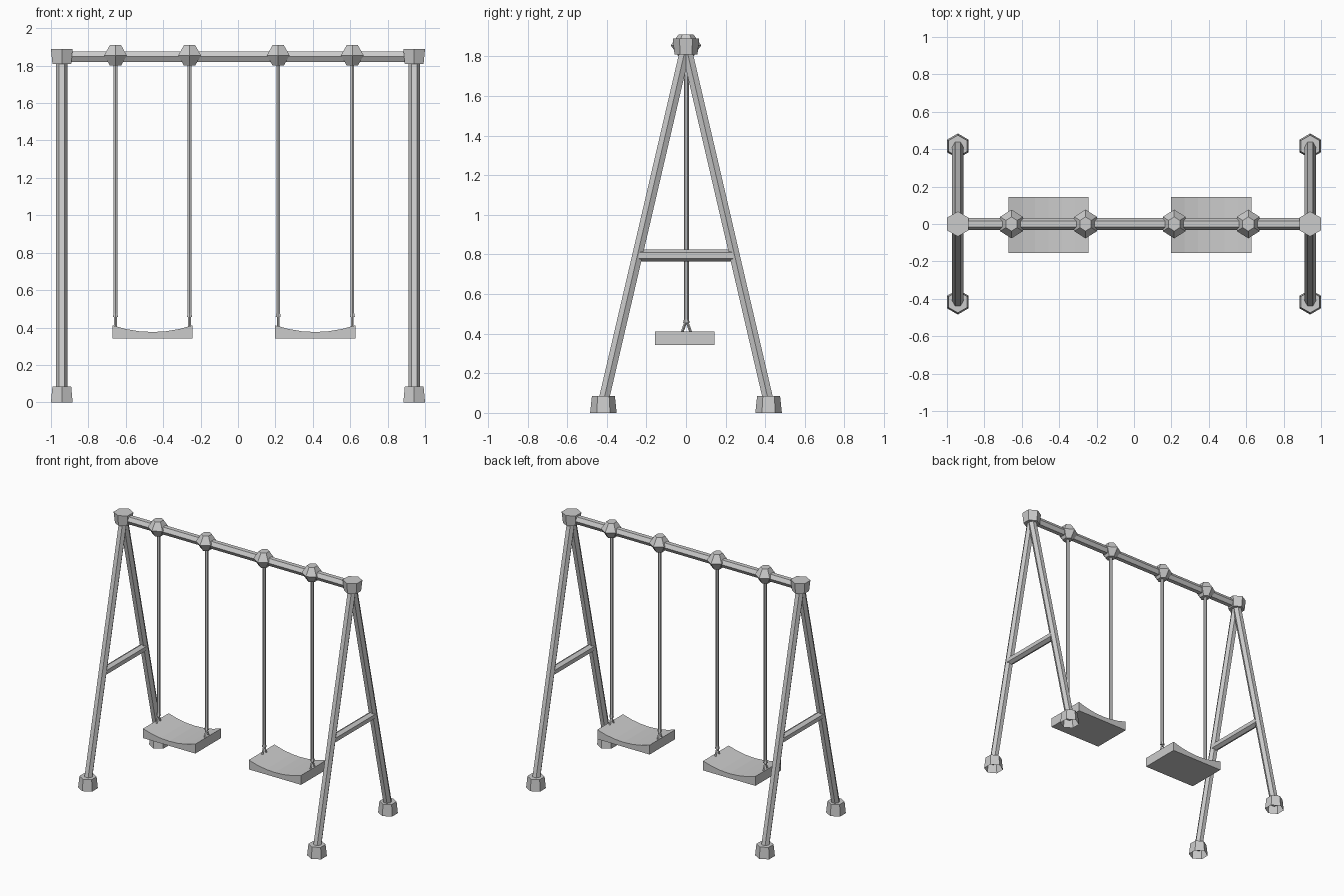
import bpy
from math import cos, sin, pi
from mathutils import Vector

if "Cube" in bpy.data.objects:
    bpy.data.objects.remove(bpy.data.objects["Cube"])

X, Y, Z = Vector((1, 0, 0)), Vector((0, 1, 0)), Vector((0, 0, 1))


def make(name, verts, faces):
    me = bpy.data.meshes.new(name)
    me.from_pydata([tuple(v) for v in verts], [], faces)
    me.update()
    ob = bpy.data.objects.new(name, me)
    bpy.context.collection.objects.link(ob)
    return ob


def hexes(name, rings, ref, cap_start=True, cap_end=True, n=6, squash=1.0):
    """Skin six-sided rings (centre, radius); a corner points along ref."""
    rings = [(Vector(c), r) for c, r in rings]
    axis = (rings[-1][0] - rings[0][0]).normalized()
    u = (ref - axis * ref.dot(axis)).normalized()
    w = axis.cross(u)
    verts, faces = [], []
    for c, r in rings:
        for i in range(n):
            a = 2 * pi * i / n
            verts.append(c + u * (r * cos(a)) + w * (r * sin(a) * squash))
    for k in range(len(rings) - 1):
        for i in range(n):
            j = (i + 1) % n
            faces.append((k * n + i, k * n + j, (k + 1) * n + j, (k + 1) * n + i))
    if cap_start:
        faces.append(tuple(reversed(range(n))))
    if cap_end:
        faces.append(tuple(range((len(rings) - 1) * n, len(rings) * n)))
    return make(name, verts, faces)


# Side frames: legs, feet, brace and top cap
for sx, side in ((-1, "left"), (1, "right")):
    x = sx * 0.942
    for sy, end in ((-1, "front"), (1, "back")):
        hexes(f"{side}_{end}_leg", [((x, sy * 0.42, 0.045), 0.03), ((x, 0, 1.85), 0.03)], X)
        hexes(f"{side}_{end}_foot",
              [((x, sy * 0.417, 0), 0.067), ((x, sy * 0.417, 0.085), 0.058)], Y, cap_start=False)
    hexes(f"{side}_brace", [((x, -0.24, 0.795), 0.03), ((x, 0.24, 0.795), 0.03)], Z)
    hexes(f"{side}_top_cap", [((x, 0, 1.81), 0.058), ((x, 0, 1.89), 0.067)], Y)

# Crossbar
hexes("crossbar", [((-0.942, 0, 1.848), 0.032), ((0.942, 0, 1.848), 0.032)], Y)

# Swings: bar knobs, ropes, clips and dished seats
for cx, side in ((-0.457, "left"), (0.413, "right")):
    for k, s in enumerate((-1, 1), 1):
        x = cx + s * 0.198
        hexes(f"{side}_knob_{k}",
              [((x, 0, 1.80), 0.038), ((x, 0, 1.855), 0.077), ((x, 0, 1.91), 0.038)],
              Y, squash=0.91)
        hexes(f"{side}_rope_{k}",
              [((x, 0.002, 0.455), 0.016), ((x, 0.002, 0.475), 0.012), ((x, 0.002, 1.82), 0.012)], Y)
        for sy in (-1, 1):
            hexes(f"{side}_clip_{k}",
                  [((x, 0.002 + sy * 0.024, 0.402), 0.007), ((x, 0.002, 0.468), 0.007)], X, n=4)
    n = 6
    profile = [(cx - 0.215, 0.342), (cx + 0.215, 0.342)]
    for i in range(n + 1):
        t = 1 - 2 * i / n
        profile.append((cx + 0.215 * t, 0.376 + 0.036 * t * t))
    m = len(profile)
    verts = [(x, y, z) for y in (-0.156, 0.145) for x, z in profile]
    faces = [tuple(range(m)), tuple(reversed(range(m, 2 * m)))]
    faces += [(i, i + m, (i + 1) % m + m, (i + 1) % m) for i in range(m)]
    make(f"{side}_seat", verts, faces)
